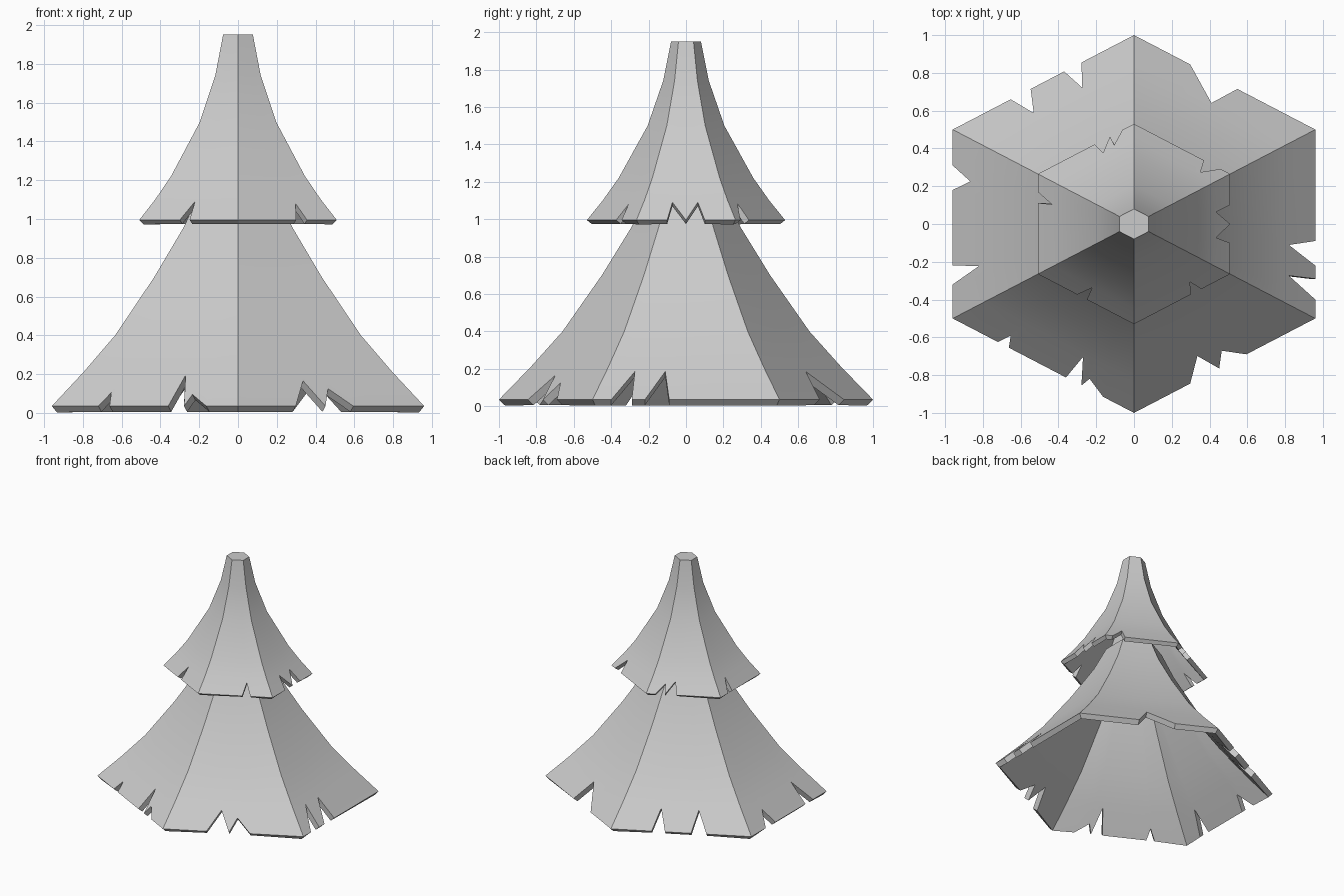
import bpy
import bmesh
import math
from mathutils import Vector

default_cube = bpy.data.objects.get("Cube")
if default_cube:
    bpy.data.objects.remove(default_cube, do_unlink=True)

# Single grey for the whole tree
grey = bpy.data.materials.new("plain_grey")
grey.use_nodes = True
grey_value = (0.6, 0.6, 0.6, 1.0)
grey.diffuse_color = grey_value
grey.node_tree.nodes["Principled BSDF"].inputs["Base Color"].default_value = grey_value

# Six corners, anticlockwise from the front left one; slightly wide in x
CORNERS = [Vector((0.96, -0.5)), Vector((0.96, 0.5)), Vector((0, 1)),
           Vector((-0.96, 0.5)), Vector((-0.96, -0.5)), Vector((0, -1))]


def radius_at(profile, z):
    """Interpolate the corner radius on the flared profile."""
    for (z0, r0), (z1, r1) in zip(profile, profile[1:]):
        if z <= z1:
            return r0 + (r1 - r0) * (z - z0) / (z1 - z0)
    return profile[-1][1]


def hem_points(notches):
    """Turn (start, tip, end, depth) notches into (position, lift) points."""
    points = [(0.0, 0.0)]
    for start, tip, end, depth in notches:
        for point in ((start, 0.0), (tip, depth), (end, 0.0)):
            if point != points[-1]:
                points.append(point)
    return points


def foliage_tier(name, profile, sides, thickness, capped):
    """Six flared panels with a ragged hem, thickened inwards."""
    bm = bmesh.new()
    hem = profile[0][0]
    columns = []
    for i, notches in enumerate(sides):
        a, b = CORNERS[i], CORNERS[(i + 1) % len(CORNERS)]
        for t, lift in hem_points(notches):
            direction = a.lerp(b, t)
            heights = [hem + lift] + [z for z, r in profile[1:]]
            column = []
            for z in heights:
                flat = direction * radius_at(profile, z)
                column.append(bm.verts.new((flat.x, flat.y, z)))
            columns.append(column)
    for left, right in zip(columns, columns[1:] + columns[:1]):
        for k in range(len(left) - 1):
            bm.faces.new((left[k], right[k], right[k + 1], left[k + 1]))
    if capped:
        bm.faces.new([column[-1] for column in columns])
    mesh = bpy.data.meshes.new(name)
    bm.to_mesh(mesh)
    bm.free()
    mesh.materials.append(grey)
    tier = bpy.data.objects.new(name, mesh)
    bpy.context.collection.objects.link(tier)

    shell = tier.modifiers.new("shell", "SOLIDIFY")
    shell.thickness = thickness
    shell.offset = -1

    bpy.ops.object.select_all(action="DESELECT")
    tier.select_set(True)
    bpy.context.view_layer.objects.active = tier
    bpy.ops.object.modifier_apply(modifier=shell.name)
    bpy.ops.object.shade_smooth_by_angle(angle=math.radians(30))
    return tier


# Lower tier: notches listed side by side, starting at the left (+x) side
lower_profile = [(0.035, 1.0), (0.21, 0.83), (0.4, 0.66), (0.7, 0.45),
                 (0.96, 0.29), (1.15, 0.2)]
lower_sides = [
    [(0.1, 0.18, 0.21, 0.15), (0.28, 0.37, 0.41, 0.15)],
    [(0.43, 0.5, 0.69, 0.15)],
    [(0.29, 0.33, 0.385, 0.14), (0.57, 0.64, 0.68, 0.14)],
    [(0.19, 0.25, 0.32, 0.1), (0.72, 0.76, 0.82, 0.15)],
    [(0.25, 0.27, 0.31, 0.07), (0.625, 0.667, 0.71, 0.16),
     (0.71, 0.74, 0.83, 0.06)],
    [(0.31, 0.4, 0.47, 0.13), (0.47, 0.53, 0.62, 0.09)],
]
foliage_tier("lower_foliage", lower_profile, lower_sides, 0.045, False)

# Upper tier, closed by a small flat top
upper_profile = [(0.995, 0.53), (1.1, 0.445), (1.22, 0.36), (1.5, 0.205),
                 (1.74, 0.122), (1.95, 0.08)]
upper_sides = [
    [(0.31, 0.34, 0.5, 0.095), (0.5, 0.64, 0.69, 0.095)],
    [(0.1, 0.2, 0.27, 0.09)],
    [(0.12, 0.23, 0.25, 0.07), (0.25, 0.37, 0.41, 0.085)],
    [(0.18, 0.27, 0.29, 0.095)],
    [(0.41, 0.49, 0.51, 0.095)],
    [(0.59, 0.67, 0.7, 0.085)],
]
foliage_tier("upper_foliage", upper_profile, upper_sides, 0.035, True)
